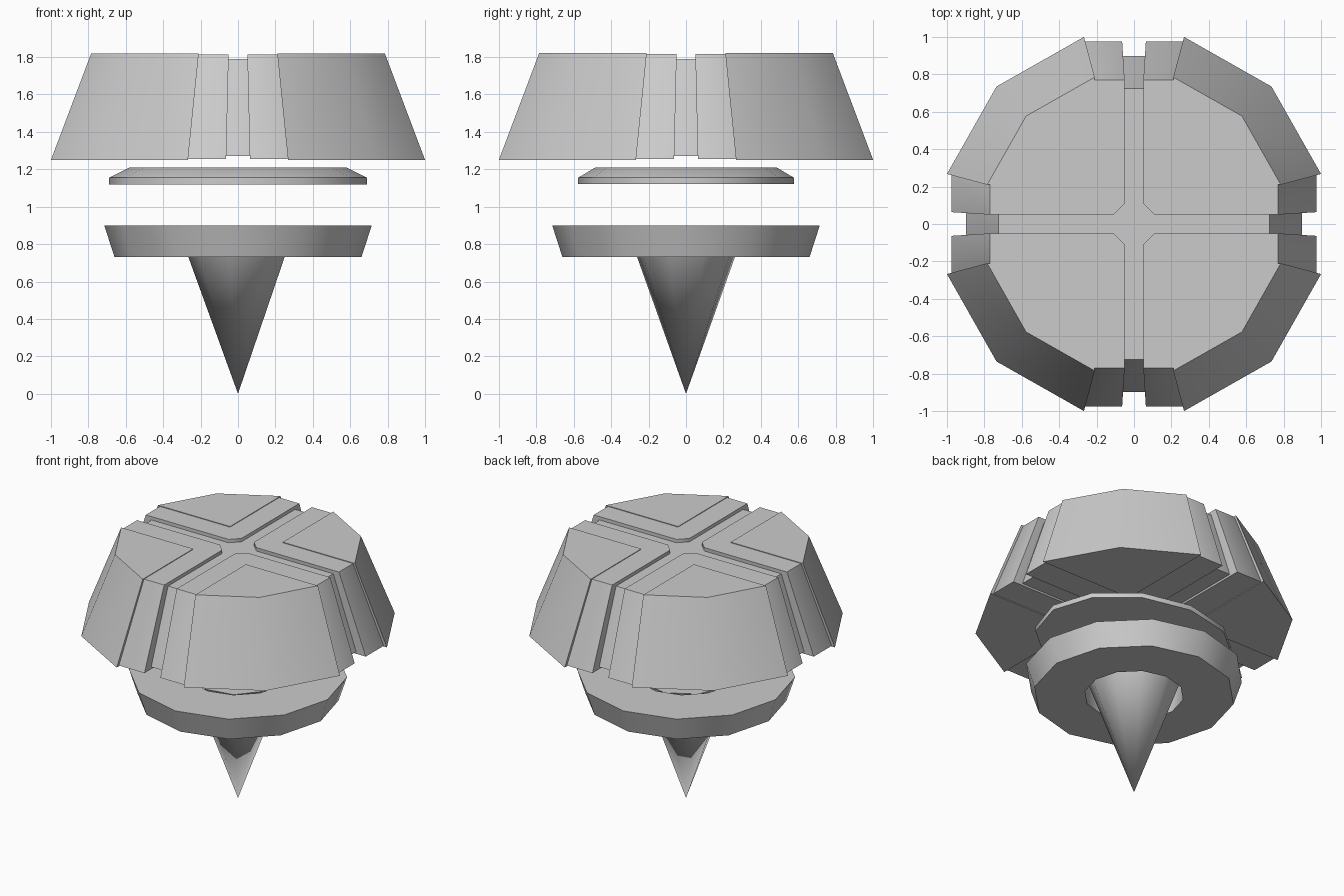
import bpy, bmesh, math

if "Cube" in bpy.data.objects:
    bpy.data.objects.remove(bpy.data.objects["Cube"])


def finish(name, bm, angle=50):
    bmesh.ops.recalc_face_normals(bm, faces=bm.faces[:])
    me = bpy.data.meshes.new(name)
    bm.to_mesh(me)
    bm.free()
    ob = bpy.data.objects.new(name, me)
    bpy.context.collection.objects.link(ob)
    bpy.ops.object.select_all(action='DESELECT')
    ob.select_set(True)
    bpy.context.view_layer.objects.active = ob
    bpy.ops.object.shade_smooth_by_angle(angle=math.radians(angle))
    return ob


def tapered_prism(name, outline, z0, z1, grow, turn=0):
    """Closed prism: outline at z1, scaled by grow at z0, turned about z."""
    bm = bmesh.new()
    c, s = math.cos(turn), math.sin(turn)
    pts = [(x * c - y * s, x * s + y * c) for x, y in outline]
    lo = [bm.verts.new((x * grow, y * grow, z0)) for x, y in pts]
    hi = [bm.verts.new((x, y, z1)) for x, y in pts]
    bm.faces.new(lo[::-1])
    bm.faces.new(hi)
    n = len(pts)
    for i in range(n):
        j = (i + 1) % n
        bm.faces.new((lo[i], lo[j], hi[j], hi[i]))
    return finish(name, bm)


def lathe(name, profile, sides, start=0, y_scale=1, closed=False):
    """Rings of (radius, z); a closed profile makes a tube, else ends are capped."""
    bm = bmesh.new()
    rings = []
    for r, z in profile:
        if r == 0:
            rings.append([bm.verts.new((0, 0, z))] * sides)
            continue
        angs = [start + 2 * math.pi * i / sides for i in range(sides)]
        rings.append([bm.verts.new((r * math.cos(a), r * y_scale * math.sin(a), z)) for a in angs])
    pairs = list(zip(rings, rings[1:]))
    if closed:
        pairs.append((rings[-1], rings[0]))
    for a, b in pairs:
        for i in range(sides):
            j = (i + 1) % sides
            bm.faces.new(list(dict.fromkeys((a[i], a[j], b[j], b[i]))))
    if not closed:
        for ring in (rings[0], rings[-1]):
            if ring[0] is not ring[1]:
                bm.faces.new(ring)
    return finish(name, bm)


# Four head quadrants: raised wedge over a slightly lower stepped slab
wedge = [(.21, .21), (.785, .21), (.577, .577), (.21, .785)]
slab = [(.11, .05), (.77, .05), (.77, .212), (.56, .56), (.212, .77), (.05, .77), (.05, .11)]
for q in range(4):
    turn = q * math.pi / 2
    tapered_prism(f"head_wedge_{q + 1}", wedge, 1.25, 1.82, 1.274, turn)
    tapered_prism(f"head_slab_{q + 1}", slab, 1.255, 1.815, 1.266, turn)

# Core seen at the bottom of the cross-shaped grooves
core = [(.75 * math.cos(math.radians(15 + 30 * i)), .75 * math.sin(math.radians(15 + 30 * i)))
        for i in range(12)]
tapered_prism("head_core", core, 1.27, 1.79, 1.24)

# Floating oval plate under the head
lathe("neck_plate", [(.69, 1.12), (.69, 1.155), (.58, 1.21)], 12, y_scale=.835)

# Floating collar ring around the spike
lathe("collar_ring", [(.66, .73), (.715, .9), (.34, .9), (.325, .73)], 12, closed=True)

# Pointed spike
lathe("spike", [(0, 0), (.325, .895)], 9, start=math.pi)
